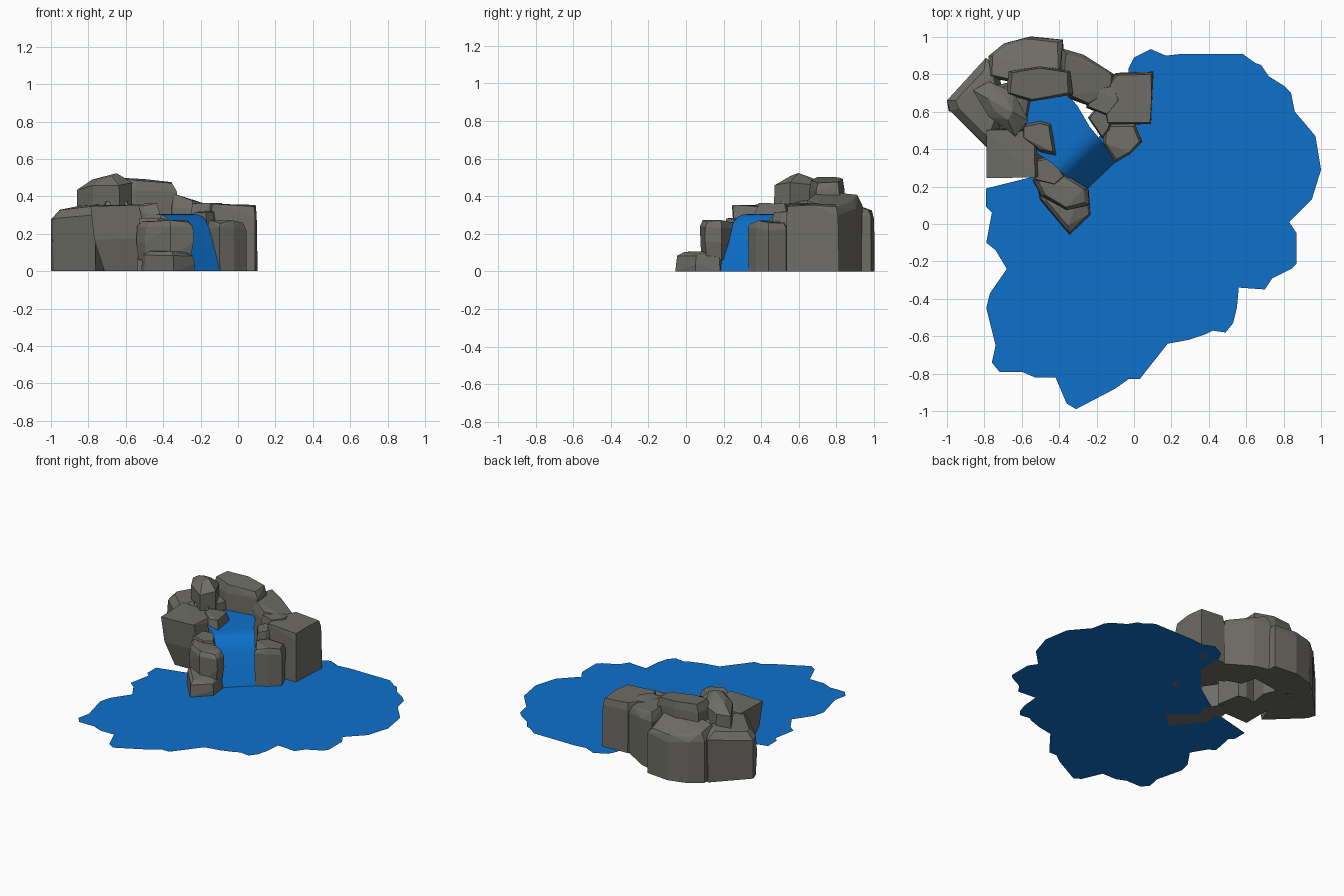
import bpy, bmesh, random
from mathutils import Vector


def material(name, rgb):
    m = bpy.data.materials.new(name)
    m.diffuse_color = (*rgb, 1)
    return m


ROCK = material("grey rock", (0.155, 0.152, 0.132))
WATER = material("blue water", (0.004, 0.165, 0.60))


def finish(name, bm, mat):
    me = bpy.data.meshes.new(name)
    bm.to_mesh(me)
    bm.free()
    me.materials.append(mat)
    ob = bpy.data.objects.new(name, me)
    bpy.context.collection.objects.link(ob)
    return ob


def rock(name, foot, z0, z1, seed, top=0.84, base=0.97, slope=(0, 0), foot_shift=(0, 0)):
    """Faceted boulder: hull of jittered rings that follow a footprint."""
    rnd = random.Random(seed)
    c = sum((Vector(p) for p in foot), Vector((0, 0))) / len(foot)
    bm = bmesh.new()
    for t, s in ((0, base), (0.5, 1.0), (0.86, 0.97), (1, top)):
        for p in foot:
            d = Vector(p) - c
            q = c + d * (s - rnd.uniform(0, 0.05)) + Vector(foot_shift) * (1 - t)
            z = z0 + (z1 - z0) * t
            if t > 0:
                z += t * (slope[0] * d.x + slope[1] * d.y) - rnd.uniform(0, 0.02)
            bm.verts.new((q.x, q.y, max(z, 0)))
    res = bmesh.ops.convex_hull(bm, input=bm.verts)
    junk = [v for v in bm.verts if not v.link_faces]
    bmesh.ops.delete(bm, geom=junk, context='VERTS')
    bmesh.ops.dissolve_limit(bm, angle_limit=0.12, verts=bm.verts, edges=bm.edges)
    bmesh.ops.recalc_face_normals(bm, faces=bm.faces)
    return finish(name, bm, ROCK)


# Pool: flat sheet with a ragged shore
shore = [(-.03, .83), (0, .89), (.09, .935), (.17, .9), (.26, .91), (.33, .87), (.38, .91),
         (.43, .885), (.5, .91), (.58, .91), (.65, .86), (.68, .85), (.72, .79), (.8, .74),
         (.84, .7), (.86, .6), (.92, .53), (.97, .47), (1, .29), (.95, .13), (.83, .01),
         (.87, -.05), (.83, -.18), (.87, -.21), (.84, -.24), (.74, -.29), (.7, -.35),
         (.56, -.34), (.55, -.45), (.53, -.53), (.49, -.58), (.42, -.57), (.38, -.59),
         (.29, -.62), (.18, -.64), (.03, -.83), (-.03, -.83), (-.1, -.88), (-.31, -.99),
         (-.36, -.96), (-.42, -.82), (-.53, -.82), (-.6, -.79), (-.72, -.79), (-.76, -.74),
         (-.74, -.65), (-.79, -.45), (-.77, -.37), (-.68, -.24), (-.74, -.14), (-.79, -.1),
         (-.76, .06), (-.79, .09), (-.79, .19), (-.55, .25), (-.42, .3), (-.2, .45), (-.03, .65)]
bm = bmesh.new()
f = bm.faces.new([bm.verts.new((x, y, 0)) for x, y in reversed(shore)])
bmesh.ops.triangulate(bm, faces=[f])
finish("pool", bm, WATER)

# Waterfall: profile of (distance back from foot, height, half width) swept diagonally
foot_mid, back, side = Vector((-.18, .255)), Vector((-.69, .73)), Vector((.73, .69))
bm = bmesh.new()
rows = []
for d, z, w in ((0, 0, .128), (.035, .09, .128), (.07, .17, .13), (.1, .23, .13), (.125, .265, .132),
                (.155, .29, .135), (.19, .302, .137), (.23, .305, .14), (.36, .305, .17),
                (.56, .305, .17)):
    row = []
    for s in (-1, 1):
        p = foot_mid + back * d + side * (s * w)
        row.append(bm.verts.new((p.x, p.y, z)))
    rows.append(row)
for a, b in zip(rows, rows[1:]):
    bm.faces.new((a[0], a[1], b[1], b[0]))
fall = finish("waterfall", bm, WATER)
for p in fall.data.polygons:
    p.use_smooth = True

# Rocks right of the fall
rock("right_block", [(-.15, .53), (.095, .53), (.105, .67), (.105, .815), (-.1, .81), (-.18, .69)],
     0, .36, 1, top=.93, base=1.01, slope=(-.04, 0))
rock("right_front_rock", [(-.17, .43), (-.1, .325), (-.02, .37), (.05, .44), (.01, .54), (-.16, .54)],
     0, .275, 2, top=.85)
rock("right_lip_rock", [(-.25, .57), (-.17, .45), (-.13, .5), (-.1, .6), (-.2, .63)], 0, .33, 3)
rock("right_inner_rock", [(-.26, .62), (-.14, .57), (-.07, .66), (-.1, .75), (-.24, .73)], 0, .375, 4)
rock("back_right_rock", [(-.4, .8), (-.39, .945), (-.27, .91), (-.09, .8), (-.1, .7), (-.24, .62),
                         (-.36, .67)], 0, .39, 5, slope=(-.25, 0))
# Back wall
rock("back_rock", [(-.79, .9), (-.7, .97), (-.55, 1.01), (-.37, .99), (-.36, .78), (-.6, .74), (-.79, .78)],
     0, .37, 6, top=.86, slope=(0, -.25))
rock("back_top_rock", [(-.68, .82), (-.5, .85), (-.33, .82), (-.32, .69), (-.55, .65), (-.69, .69)],
     .12, .495, 7, top=.86, slope=(-.08, 0))
# Left side
rock("far_left_rock", [(-1.01, .66), (-.79, .9), (-.72, .84), (-.68, .58), (-.76, .38), (-.99, .6)],
     0, .36, 8, top=.72, base=.96, slope=(.1, 0))
rock("left_top_rock", [(-.87, .72), (-.78, .77), (-.64, .71), (-.56, .55), (-.63, .46), (-.78, .57)],
     .2, .51, 9, top=.45, slope=(.1, 0))
rock("left_fill_rock", [(-.78, .74), (-.6, .78), (-.55, .66), (-.58, .48), (-.72, .48)], 0, .38, 10)
rock("left_block", [(-.8, .235), (-.66, .235), (-.52, .24), (-.52, .46), (-.6, .52), (-.8, .51)],
     0, .36, 11, top=.95, base=.85, foot_shift=(.06, .04))
# Left of the fall, stepping down to the pool
rock("left_lip_rock", [(-.61, .53), (-.5, .555), (-.44, .54), (-.41, .36), (-.5, .38), (-.61, .46)],
     0, .365, 12, top=.8)
rock("left_step_rock", [(-.53, .35), (-.43, .37), (-.36, .25), (-.42, .2), (-.54, .23)], 0, .29, 13)
rock("front_step_rock", [(-.55, .24), (-.39, .285), (-.24, .19), (-.235, .1), (-.36, .07), (-.5, .15)],
     .06, .275, 14, top=.82, base=.9)
rock("front_low_rock", [(-.52, .2), (-.5, .13), (-.38, -.01), (-.345, -.055), (-.23, .05), (-.25, .18),
                        (-.4, .24)], 0, .11, 15, top=.75, base=1.02)
